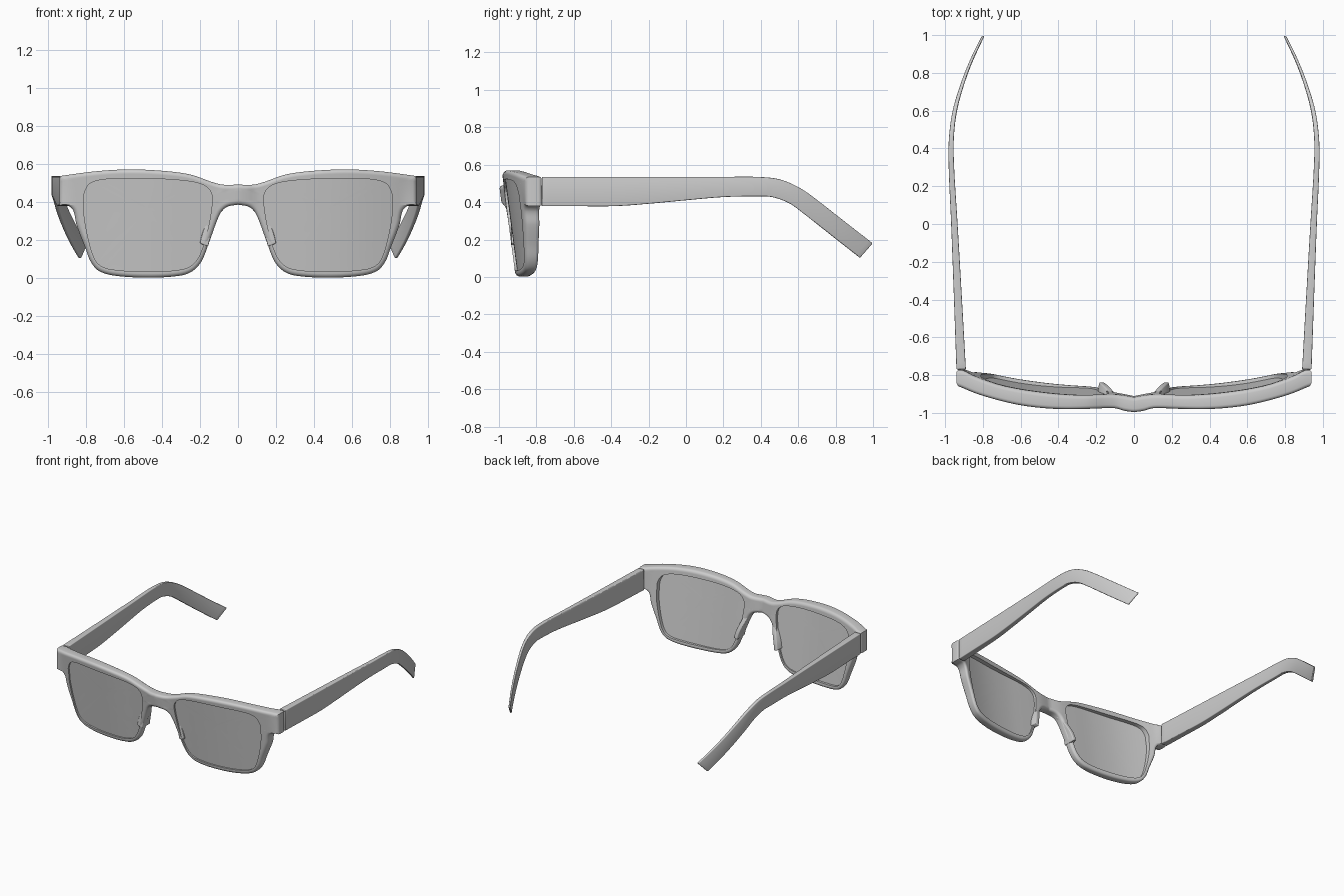
import bpy, bmesh, math
from mathutils import Vector

if "Cube" in bpy.data.objects:
    bpy.data.objects.remove(bpy.data.objects["Cube"])


def smooth(pts, n):
    """Hermite curve through points of any dimension, n steps per span."""
    p = [Vector(q) for q in pts]
    t = [0.0]
    for a, b in zip(p, p[1:]):
        t.append(t[-1] + (b - a).length)
    m = []
    for i in range(len(p)):
        a, b = max(i - 1, 0), min(i + 1, len(p) - 1)
        m.append((p[b] - p[a]) / (t[b] - t[a]))
    out = []
    for i in range(len(p) - 1):
        h = t[i + 1] - t[i]
        for k in range(n):
            u = k / n
            out.append(p[i] * (2*u**3 - 3*u*u + 1) + m[i] * h * (u**3 - 2*u*u + u)
                       + p[i + 1] * (3*u*u - 2*u**3) + m[i + 1] * h * (u**3 - u*u))
    return out + [p[-1]]


def lookup(curve, x):
    """Value of a curve of (x, value) points at x."""
    for a, b in zip(curve, curve[1:]):
        if x <= b[0]:
            return a[1] + (b[1] - a[1]) * (x - a[0]) / (b[0] - a[0])
    return curve[-1][1]


def loft(name, sections, closed, bevel=0.0):
    """Skin closed sections, mirror across x = 0, and shade smooth."""
    bm = bmesh.new()
    rows = [[bm.verts.new(c) for c in s] for s in sections]
    k = len(rows[0])
    for i in range(len(rows) if closed else len(rows) - 1):
        a, b = rows[i], rows[(i + 1) % len(rows)]
        for j in range(k):
            f = (a[j], a[(j + 1) % k], b[(j + 1) % k], b[j])
            if any(abs(v.co.x) > 1e-5 for v in f):
                bm.faces.new(f)
    if not closed:
        bm.faces.new(rows[0])
        bm.faces.new(rows[-1])
    bmesh.ops.remove_doubles(bm, verts=bm.verts, dist=1e-5)
    bmesh.ops.recalc_face_normals(bm, faces=bm.faces)
    me = bpy.data.meshes.new(name)
    bm.to_mesh(me)
    bm.free()
    ob = bpy.data.objects.new(name, me)
    bpy.context.collection.objects.link(ob)
    mod = ob.modifiers.new("mirror", 'MIRROR')
    mod.merge_threshold = 1e-4
    if bevel:
        mod = ob.modifiers.new("bevel", 'BEVEL')
        mod.width, mod.segments, mod.angle_limit = bevel, 3, math.radians(45)
    bpy.ops.object.select_all(action='DESELECT')
    ob.select_set(True)
    bpy.context.view_layer.objects.active = ob
    bpy.ops.object.convert(target='MESH')
    bpy.ops.object.shade_smooth_by_angle(angle=math.radians(35))
    return ob


# Wrap of the front: depth of front and back face by x, leaning with z
FRONT = smooth([(0, -1), (.05, -.993), (.1, -.979), (.2, -.976), (.4, -.974),
                (.6, -.953), (.8, -.905), (.94, -.855)], 6)
BACK = smooth([(0, -.92), (.1, -.905), (.3, -.903), (.5, -.885), (.7, -.85),
               (.85, -.80), (.9, -.775), (.94, -.77)], 6)


def lean(x, z, k):
    return k * (.5 - z) * min(1, max(0, (.94 - x) / .08))


def front_y(x, z):
    return lookup(FRONT, x) + lean(x, z, .13)


def back_y(x, z):
    return lookup(BACK, x) + lean(x, z, .10)


# Outline of half the frame, and of the lens opening
top = smooth([(0, .49), (.08, .49), (.14, .505), (.25, .543), (.4, .563), (.58, .57),
              (.75, .56), (.94, .535)], 8)
end = smooth([(.94, .535), (.94, .38)], 6)
low = smooth([(.94, .38), (.89, .377), (.865, .35), (.85, .28), (.808, .17), (.775, .085),
              (.73, .035), (.64, .01), (.46, .001), (.3, .012), (.235, .038), (.19, .09),
              (.147, .2), (.095, .335), (.06, .372), (0, .385)], 7)
mid = smooth([(0, .385), (0, .49)], 3)
outer = top[:-1] + end[:-1] + low[:-1] + mid[:-1]
hole = smooth([(.81, .40), (.81, .33), (.78, .175), (.74, .078), (.67, .045), (.46, .033),
               (.28, .048), (.215, .095), (.165, .23), (.137, .385), (.142, .45), (.185, .49),
               (.305, .513), (.515, .522), (.7, .518), (.78, .495), (.81, .44), (.81, .40)], 6)[:-1]
centre = Vector((.48, .365))


def to_hole(p):
    """Where the ray from the lens centre towards p meets the opening."""
    d = (p - centre).normalized()
    for a, b in zip(hole, hole[1:] + hole[:1]):
        a, e = a - centre, b - a
        den = d.x * e.y - d.y * e.x
        if abs(den) > 1e-9:
            s = (a.x * e.y - a.y * e.x) / den
            u = (a.x * d.y - a.y * d.x) / den
            if s > 0 and -1e-6 <= u <= 1 + 1e-6:
                return centre + d * s
    return hole[0]


# Frame front with rounded outer rim
R = .02
sections = []
for i, p in enumerate(outer):
    tan = (outer[(i + 1) % len(outer)] - outer[i - 1]).normalized()
    inward = Vector((tan.y, -tan.x))
    if p.x < 1e-5:
        inward = Vector((0, -1 if p.y > .489 else 1 if p.y < .386 else 0))
    inset = p + inward * R
    h = to_hole(inset)
    path = [(h.lerp(inset, j / 6), 0) for j in range(7)]
    for a in (22, 45, 67, 90):
        a = math.radians(a)
        path.append((p + inward * R * (1 - math.sin(a)), R * (1 - math.cos(a))))
    sections.append([(q.x, front_y(q.x, q.y) + d, q.y) for q, d in path]
                    + [(q.x, back_y(q.x, q.y) - d, q.y) for q, d in reversed(path)])
loft("frame_front", sections, True)

# Lenses following the wrap of the frame
sections = []
for h in hole:
    ring = [centre.lerp(h, j / 8) for j in range(9)]
    sections.append([(q.x, front_y(q.x, q.y) + .012, q.y) for q in ring]
                    + [(q.x, front_y(q.x, q.y) + .05, q.y) for q in reversed(ring)])
loft("lenses", sections, True)

# Nose pads behind the inner rims
sections = []
for x, z, y in smooth([(.075, .36, -.915), (.10, .33, -.895), (.125, .27, -.865),
                       (.145, .215, -.847), (.157, .165, -.838)], 4):
    sections.append([(x, -.935, z), (x, y, z), (x + .028, y, z + .01), (x + .045, -.935, z + .016)])
loft("nose_pads", sections, False, .006)

# Temples: side profile (top y, z, bottom y, z), with bow and thickness by y
profile = [(-.77, .535, -.77, .378), (-.57, .535, -.57, .378), (-.37, .535, -.37, .379),
           (-.18, .535, -.18, .393), (0, .535, 0, .410), (.2, .535, .2, .427),
           (.38, .535, .38, .431), (.5, .522, .46, .427), (.61, .475, .55, .395),
           (.7, .412, .63, .338), (.8, .334, .73, .259), (.9, .256, .83, .180),
           (.998, .18, .93, .102)]
BOW = smooth([(-.77, .94), (-.4, .953), (0, .968), (.3, .981), (.45, .98), (.6, .96),
              (.75, .915), (.88, .863), (1, .803)], 8)
THICK = [(-.77, .05), (0, .034), (.4, .027), (.7, .02), (1, .014)]
sections = []
for yt, zt, yb, zb in smooth(profile, 5):
    xt, xb = lookup(BOW, yt), lookup(BOW, yb)
    wt, wb = lookup(THICK, yt), lookup(THICK, yb)
    sections.append([(xt, yt, zt), (xb, yb, zb), (xb - wb, yb, zb), (xt - wt, yt, zt)])
loft("temples", sections, False, .005)
